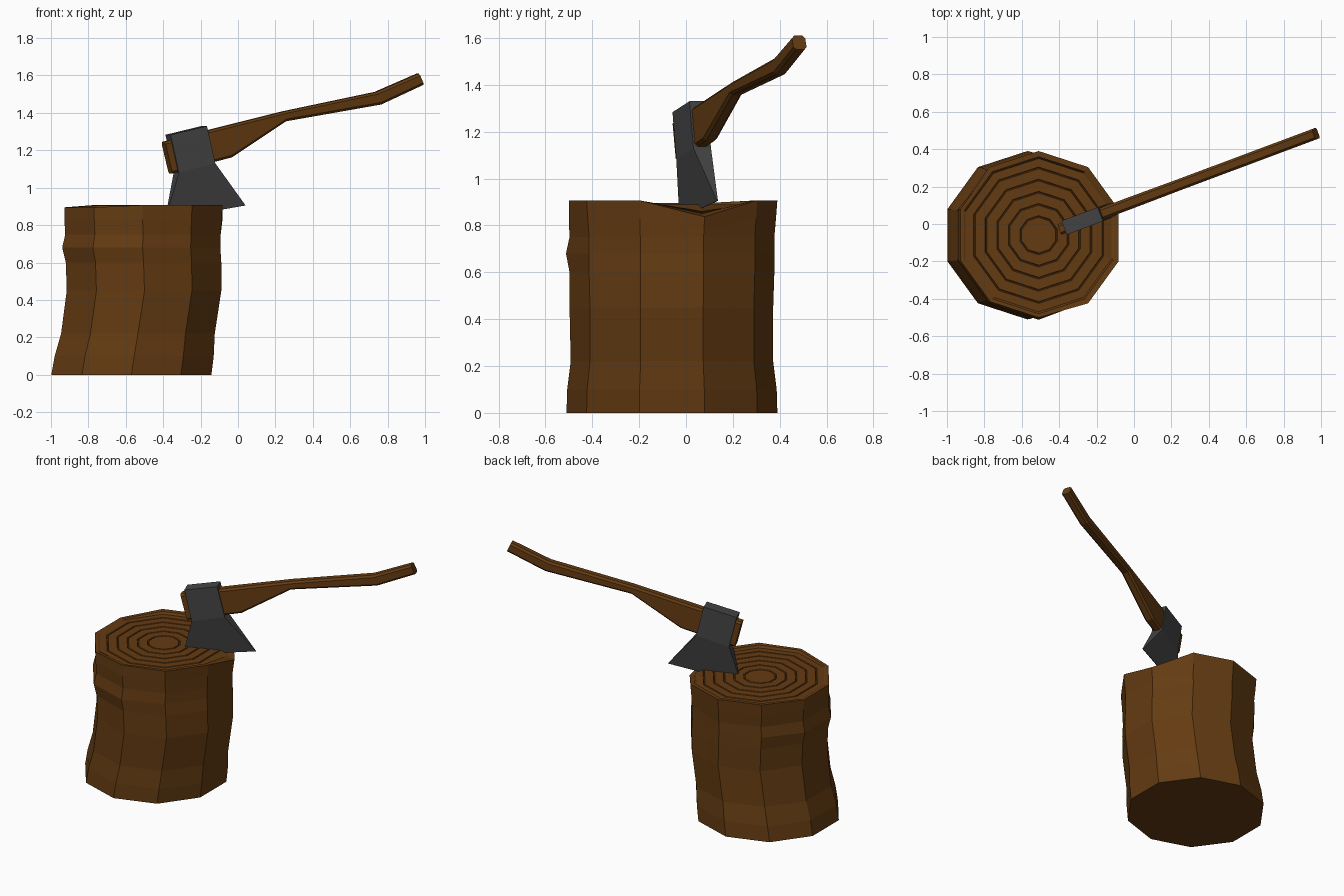
import bpy, bmesh
from math import sin, cos, radians
from mathutils import Vector

cube = bpy.data.objects.get("Cube")
if cube:
    bpy.data.objects.remove(cube, do_unlink=True)


def material(name, rgb):
    m = bpy.data.materials.new(name)
    m.use_nodes = True
    colour = (*rgb, 1)
    m.diffuse_color = colour
    m.node_tree.nodes["Principled BSDF"].inputs["Base Color"].default_value = colour
    m.node_tree.nodes["Principled BSDF"].inputs["Roughness"].default_value = 0.8
    return m


wood = material("brown wood", (0.127, 0.044, 0.006))
steel = material("dark steel", (0.058, 0.058, 0.058))


def loft(name, rings, mat):
    """Skin equal-sized point rings and cap both ends."""
    bm = bmesh.new()
    loops = [[bm.verts.new(p) for p in ring] for ring in rings]
    n = len(loops[0])
    for a, b in zip(loops, loops[1:]):
        for i in range(n):
            j = (i + 1) % n
            bm.faces.new((a[i], a[j], b[j], b[i]))
    bm.faces.new(loops[0][::-1])
    bm.faces.new(loops[-1])
    bmesh.ops.recalc_face_normals(bm, faces=bm.faces)
    mesh = bpy.data.meshes.new(name)
    bm.to_mesh(mesh)
    bm.free()
    mesh.materials.append(mat)
    obj = bpy.data.objects.new(name, mesh)
    bpy.context.collection.objects.link(obj)
    return obj


# Log: ten-sided rings, leaning slightly, with a split in the rim by the blade
SIDES = 10
SPLIT = 2      # rim corner pushed down by the blade
WORN = (5, 6, 7, 8)   # slightly low corners on the right side


def log_ring(cx, z, r, rim_drop=0.0, worn_drop=0.0, bulge=0.0):
    pts = []
    for i in range(SIDES):
        a = radians(90 - 36 * i)
        drop = rim_drop if i == SPLIT else worn_drop if i in WORN[1:] else 0
        rad = r + (bulge if i in WORN else 0)
        pts.append(Vector((cx + rad * cos(a), -0.06 + rad * sin(a), z - drop)))
    return pts


rings = [log_ring(-0.57, 0, 0.45),
         log_ring(-0.555, 0.1, 0.447),
         log_ring(-0.535, 0.22, 0.432),
         log_ring(-0.5, 0.45, 0.432, bulge=0.005),
         log_ring(-0.505, 0.6, 0.437),
         log_ring(-0.51, 0.68, 0.437, bulge=0.015),
         log_ring(-0.508, 0.75, 0.437),
         log_ring(-0.51, 0.83, 0.444, 0.04, bulge=-0.004),
         log_ring(-0.51, 0.907, 0.45, 0.07, 0.012, -0.01),
         log_ring(-0.51, 0.905, 0.42, 0.055, 0.01),
         log_ring(-0.51, 0.89, 0.41, 0.03)]

# Growth rings: narrow concentric grooves in the cut top
for k in range(5):
    r = 0.36 - 0.065 * k
    for dr, depth in ((0.005, 0), (0.002, 0.007), (-0.002, 0.007), (-0.005, 0)):
        rings.append(log_ring(-0.51, 0.89 - depth, r + dr))
loft("log", rings, wood)

# The axe lies in a turned upright plane; x is measured along the front
SLOPE = 0.374
ACROSS = Vector((-SLOPE, 1, 0)).normalized()


def on_plane(x, z, w=0.0):
    return Vector((x, -0.03 + (x + 0.4) * SLOPE, z)) + ACROSS * w


# Axe head: square eye block flaring down to a sharp edge
def head_ring(back, front, half):
    return [on_plane(*back, -half), on_plane(*front, -half),
            on_plane(*front, half), on_plane(*back, half)]


loft("axe_head", [head_ring((-0.374, 1.283), (-0.18, 1.33), 0.04),
                  head_ring((-0.33, 1.08), (-0.135, 1.13), 0.04),
                  head_ring((-0.39, 0.83), (0.04, 0.905), 0.002)], steel)


# Handle: bevelled section swept along a bent outline
def handle_ring(xt, zt, xb, zb, half):
    top, low = Vector((xt, zt)), Vector((xb, zb))
    length = (top - low).length
    c = min(0.012, length * 0.25) / length
    section = ((0, 0.6), (c, 1), (1 - c, 1), (1, 0.6),
               (1, -0.6), (1 - c, -1), (c, -1), (0, -0.6))
    return [on_plane(*top.lerp(low, t), s * half) for t, s in section]


outline = [(-0.4, 1.245, -0.36, 1.075, 0.03),
           (-0.17, 1.305, -0.125, 1.14, 0.032),
           (-0.09, 1.325, -0.04, 1.162, 0.032),
           (0.25, 1.41, 0.25, 1.355, 0.03),
           (0.735, 1.512, 0.76, 1.445, 0.03),
           (0.96, 1.61, 0.985, 1.55, 0.03)]
loft("axe_handle", [handle_ring(*station) for station in outline], wood)
